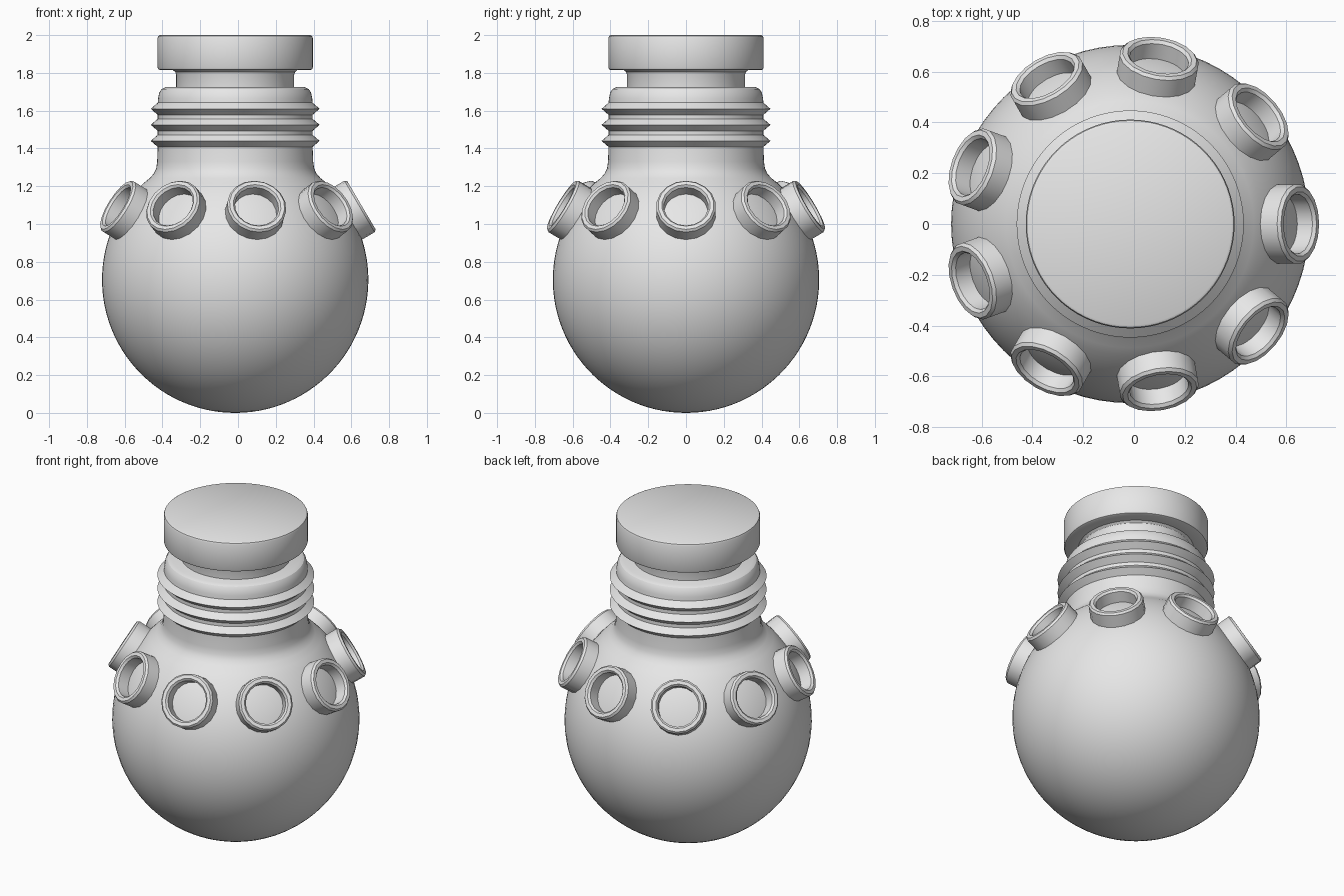
import bpy, bmesh, math
from mathutils import Matrix, Vector

if "Cube" in bpy.data.objects:
    bpy.data.objects.remove(bpy.data.objects["Cube"])

CX = -0.015          # axis of the flask
R = 0.705            # sphere radius, also its centre height

grey = bpy.data.materials.new("plain grey")
grey.diffuse_color = (0.8, 0.8, 0.8, 1)
grey.use_nodes = True
grey.node_tree.nodes["Principled BSDF"].inputs["Base Color"].default_value = grey.diffuse_color


def lathe(name, profile, segments, matrix, closed=False, angle=30):
    """Spin a (radius, height) profile around z and place it with matrix."""
    bm = bmesh.new()
    rows = []
    for i in range(segments):
        a = 2 * math.pi * i / segments
        rows.append([bm.verts.new((r * math.cos(a), r * math.sin(a), z)) for r, z in profile])
    n = len(profile)
    for i in range(segments):
        p, q = rows[i], rows[(i + 1) % segments]
        for j in range(n if closed else n - 1):
            k = (j + 1) % n
            bm.faces.new((p[j], q[j], q[k], p[k]))
    bmesh.ops.remove_doubles(bm, verts=bm.verts, dist=1e-5)
    bmesh.ops.recalc_face_normals(bm, faces=bm.faces)
    mesh = bpy.data.meshes.new(name)
    bm.to_mesh(mesh)
    bm.free()
    mesh.shade_smooth()
    mesh.set_sharp_from_angle(angle=math.radians(angle))
    mesh.materials.append(grey)
    obj = bpy.data.objects.new(name, mesh)
    obj.matrix_world = matrix
    bpy.context.collection.objects.link(obj)
    return obj


base = Matrix.Translation((CX, 0, 0))

# Round body running up into the threaded neck
top_angle = math.asin((1.215 - R) / R)
body = []
for i in range(41):
    t = -math.pi / 2 + (top_angle + math.pi / 2) * i / 40
    body.append((R * math.cos(t) if i else 0.0, R + R * math.sin(t)))
body += [(0.452, 1.243), (0.43, 1.268), (0.418, 1.295), (0.413, 1.33)]
for z in (1.44, 1.525, 1.61):                      # screw ridges
    body += [(0.41, z - 0.032), (0.447, z), (0.41, z + 0.032)]
body += [(0.408, 1.665), (0.402, 1.695), (0.39, 1.714), (0.37, 1.724), (0.0, 1.724)]
lathe("flask_body", body, 72, base)

# Stopper: narrow stem flaring slightly into a wide disc
cap = [(0.0, 1.70), (0.312, 1.70), (0.312, 1.79), (0.317, 1.805), (0.33, 1.815),
       (0.398, 1.815), (0.407, 1.819), (0.411, 1.828),
       (0.411, 1.985), (0.407, 1.995), (0.398, 2.0), (0.0, 2.0)]
lathe("stopper", cap, 72, base)

# Nine raised collars around the upper half of the sphere
collar = [(0.158, 0.66), (0.158, 0.764), (0.148, 0.776), (0.128, 0.776),
          (0.117, 0.764), (0.117, 0.66)]
for k in range(9):
    m = (Matrix.Translation((CX, 0, R))
         @ Matrix.Rotation(math.radians(40 * k), 4, 'Z')
         @ Matrix.Rotation(math.radians(90 - 30.5), 4, 'Y'))
    lathe(f"collar_{k + 1}", collar, 18, m, closed=True)
